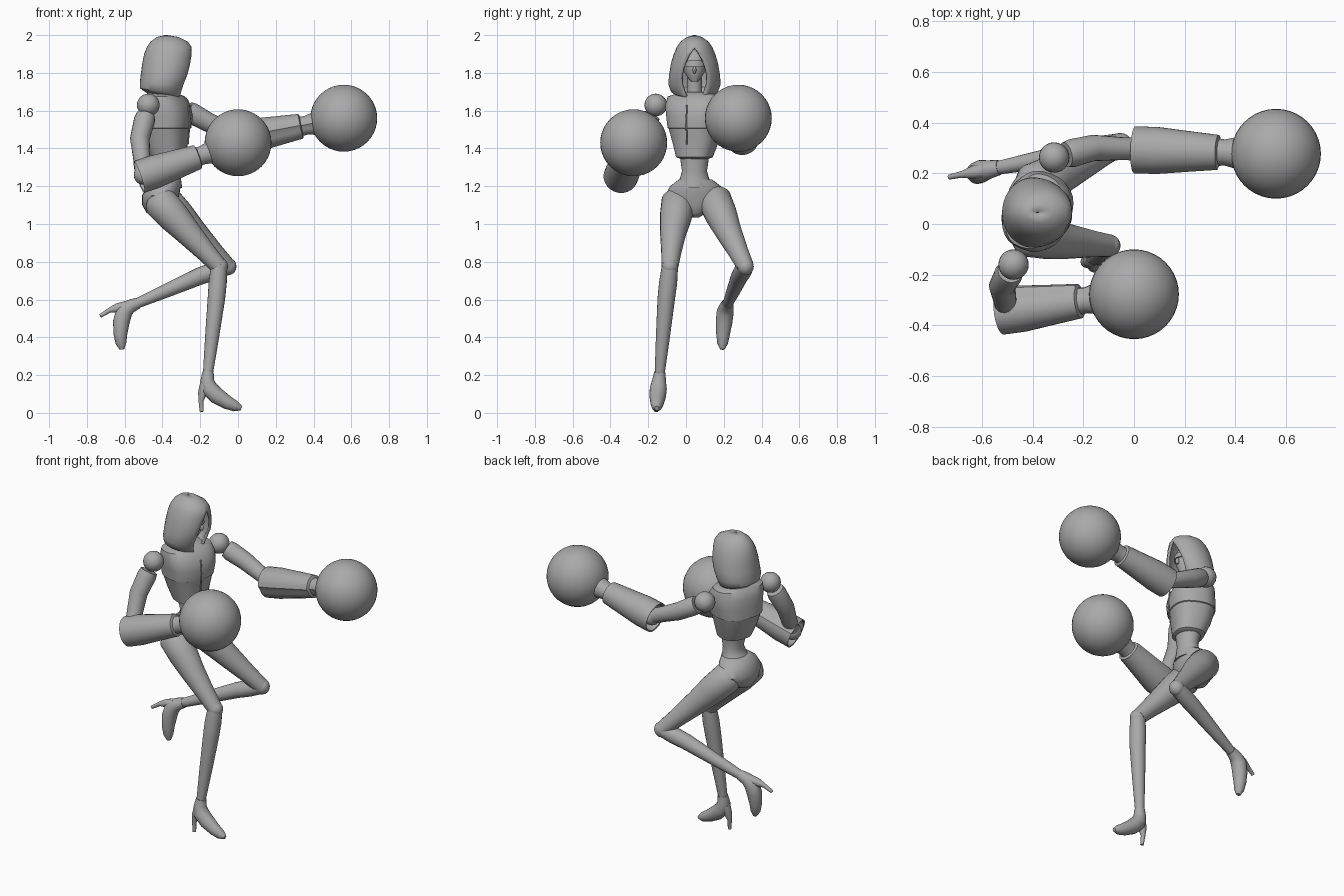
import bpy, bmesh, math
from mathutils import Vector, Matrix

cube = bpy.data.objects.get("Cube")
if cube:
    bpy.data.objects.remove(cube)

grey = bpy.data.materials.new("plain_grey")
grey.use_nodes = True
grey.diffuse_color = (0.4, 0.4, 0.4, 1)
grey.node_tree.nodes["Principled BSDF"].inputs["Base Color"].default_value = (0.4, 0.4, 0.4, 1)


def finish(name, bm, angle=35):
    bmesh.ops.remove_doubles(bm, verts=bm.verts, dist=0.0005)
    bmesh.ops.recalc_face_normals(bm, faces=bm.faces)
    mesh = bpy.data.meshes.new(name)
    bm.to_mesh(mesh)
    bm.free()
    mesh.materials.append(grey)
    ob = bpy.data.objects.new(name, mesh)
    bpy.context.collection.objects.link(ob)
    bpy.ops.object.select_all(action="DESELECT")
    ob.select_set(True)
    bpy.context.view_layer.objects.active = ob
    bpy.ops.object.shade_smooth_by_angle(angle=math.radians(angle))
    return ob


def skin(name, rings, closed=True, caps=True, angle=35):
    """Join a list of point rings into one surface."""
    bm = bmesh.new()
    rows = [[bm.verts.new(p) for p in ring] for ring in rings]
    n = len(rows[0])
    for a, b in zip(rows, rows[1:]):
        for i in range(n if closed else n - 1):
            j = (i + 1) % n
            bm.faces.new((a[i], a[j], b[j], b[i]))
    if caps:
        bm.faces.new(rows[0])
        bm.faces.new(rows[-1])
    return finish(name, bm, angle)


def tube(name, path, axis=None, n=20, wrap=0, start=0, caps=True):
    """Round limb through (position, radius) pairs; wrap gives an overlapping seam."""
    pts = [Vector(p) for p, r in path]
    rings = []
    for k, (p, r) in enumerate(path):
        d = axis or (pts[min(k + 1, len(pts) - 1)] - pts[max(k - 1, 0)])
        d = d.normalized()
        u = (Vector((0, 1, 0)) - d * d.y).normalized()
        v = d.cross(u)
        ring = []
        for i in range(n):
            a = start + math.tau * i / n
            q = r * (1 + wrap * (i / (n - 1) - 0.5))
            ring.append(pts[k] + (u * math.cos(a) + v * math.sin(a)) * q)
        rings.append(ring)
    return skin(name, rings, caps=caps)


def ball(name, centre, size, segments=24):
    bm = bmesh.new()
    bmesh.ops.create_uvsphere(bm, u_segments=segments, v_segments=segments // 2, radius=1)
    bm.transform(Matrix.Translation(centre) @ Matrix.Diagonal((*size, 1)))
    return finish(name, bm)


def stack(name, levels, yaw=0, n=28, power=1.0, angle=35):
    """Body section from (z, centre x, centre y, depth, width) levels."""
    rot = Matrix.Rotation(math.radians(yaw), 3, "Z")
    rings = []
    for z, cx, cy, rx, ry in levels:
        ring = []
        for i in range(n):
            a = math.tau * i / n
            c, s = math.cos(a), math.sin(a)
            p = Vector((rx * math.copysign(abs(c) ** power, c),
                        ry * math.copysign(abs(s) ** power, s), 0))
            ring.append(rot @ p + Vector((cx, cy, z)))
        rings.append(ring)
    return skin(name, rings, angle=angle)


# Hood: C-shaped rows open at the front (z, back x, front x, half width, half gap, slope)
rows = []
for z, xb, xf, w, g, slope in [
        (2.0, -.385, -.375, .004, 0, 0), (1.99, -.43, -.315, .04, 0, 0),
        (1.965, -.463, -.265, .075, 0, 0), (1.935, -.483, -.245, .095, 0, 0),
        (1.90, -.497, -.245, .11, .026, 0), (1.85, -.507, -.253, .125, .053, 0),
        (1.79, -.515, -.268, .135, .07, 0), (1.74, -.52, -.29, .139, .068, -.05),
        (1.70, -.518, -.305, .125, .052, -.15), (1.67, -.47, -.315, .075, .03, -.2)]:
    end = math.pi - math.asin(g / w)
    rx = (xf - xb) / (1 - math.cos(end))
    row = []
    for i in range(33):
        t = end * (i / 16 - 1)
        x = xb + rx - rx * math.cos(t)
        row.append((x, .045 + w * math.sin(t), z + slope * (x + .4)))
    rows.append(row)
hood = skin("hood", rows, closed=False, caps=False, angle=45)
shell = hood.modifiers.new("thickness", "SOLIDIFY")
shell.thickness = 0.016
shell.offset = -1

# Face, eye band and neck
stack("head", [(1.755, -.325, .045, .015, .018), (1.775, -.34, .045, .04, .036),
               (1.81, -.36, .045, .07, .058), (1.85, -.365, .045, .08, .066),
               (1.89, -.37, .045, .075, .06), (1.925, -.375, .045, .05, .035)], angle=50)
stack("eye_band", [(1.835, -.362, .045, .085, .069), (1.865, -.366, .045, .085, .069)])
ball("nose", (-.285, .045, 1.815), (.014, .01, .02), 12)
tube("neck", [((-.395, .045, 1.6), .055), ((-.39, .045, 1.7), .04), ((-.375, .045, 1.79), .038)])

# Torso: chest shell with a stepped seam, waist and pelvis
stack("chest", [(1.345, -.365, .045, .068, .075), (1.355, -.367, .045, .088, .095),
                (1.43, -.38, .05, .108, .118), (1.505, -.385, .05, .124, .138),
                (1.508, -.385, .05, .13, .144), (1.57, -.38, .05, .132, .152),
                (1.63, -.385, .05, .122, .16), (1.675, -.395, .05, .095, .15),
                (1.70, -.40, .05, .06, .07)], yaw=-21, power=.8)
stack("waist", [(1.19, -.385, .045, .09, .1), (1.24, -.368, .045, .066, .078),
                (1.28, -.36, .045, .056, .066), (1.36, -.365, .045, .07, .078)], angle=60)
stack("pelvis", [(1.035, -.395, .05, .035, .02), (1.06, -.41, .05, .075, .06),
                 (1.10, -.415, .05, .092, .125), (1.15, -.41, .05, .098, .16),
                 (1.20, -.395, .05, .092, .135), (1.235, -.378, .05, .075, .088)], angle=50)
tube("chest_seam", [((-.262, .005, 1.63), .004), ((-.254, .001, 1.55), .004),
                    ((-.265, .005, 1.42), .004)], n=8)


# Legs
def leg(side, hip, mid, knee, calf, ankle):
    hip, mid, knee, calf, ankle = map(Vector, (hip, mid, knee, calf, ankle))
    tube(side + "_thigh", [(hip + (hip - mid) * .22, .04), (hip + (hip - mid) * .12, .073),
                           (hip, .09), (hip.lerp(mid, .5), .085), (mid, .07),
                           (mid.lerp(knee, .6), .053), (knee, .045)])
    ball(side + "_knee", knee, (.047, .044, .047), 20)
    tube(side + "_shin", [(knee, .043), (knee.lerp(calf, .5), .048), (calf, .046),
                          (calf.lerp(ankle, .5), .037), (ankle, .026)])
    # High-heeled shoe in the frame of the shin
    down = (ankle - knee).normalized()
    fore = down.cross(Vector((0, 1, 0))).normalized()
    at = lambda f, d: ankle + fore * f + down * d
    tube(side + "_shoe", [(at(0, -.015), .03), (at(0, .03), .037), (at(.015, .07), .045),
                          (at(.06, .105), .044), (at(.12, .135), .036),
                          (at(.165, .15), .028), (at(.195, .157), .012)])
    tube(side + "_heel", [(at(-.005, .05), .032), (at(-.018, .1), .024),
                          (at(-.022, .14), .013), (at(-.012, .197), .01)], n=12)


leg("right", (-.415, -.04, 1.12), (-.265, -.068, .955), (-.10, -.085, .775),
    (-.115, -.105, .6), (-.16, -.14, .2))
leg("left", (-.395, .15, 1.13), (-.235, .225, .96), (-.055, .315, .775),
    (-.2, .285, .725), (-.545, .22, .575))


# Arms with hollow wrapped gauntlets and round fists
def arm(side, shoulder, mid, elbow, fist, seam):
    shoulder, mid, elbow, fist = map(Vector, (shoulder, mid, elbow, fist))
    ball(side + "_shoulder", shoulder, (.06, .06, .06))
    tube(side + "_upper_arm", [(shoulder.lerp(mid, .3), .05), (shoulder.lerp(mid, .45), .056),
                               (mid, .052), (mid.lerp(elbow, .6), .045), (elbow, .045)])
    ball(side + "_elbow", elbow, (.052, .052, .052), 20)
    axis = fist - elbow
    tube(side + "_gauntlet", [(elbow + axis * t, r) for t, r in
                              [(.3, .04), (.02, .076), (-.045, .082), (-.05, .09), (.12, .09),
                               (.35, .078), (.57, .067), (.58, .052), (.62, .05),
                               (.7, .06), (.76, .062)]],
         axis=axis, n=24, wrap=.14, start=seam, caps=False)
    ball(side + "_fist", fist, (.177, .177, .177), 40)


arm("right", (-.475, -.16, 1.63), (-.52, -.245, 1.45), (-.50, -.345, 1.26), (0, -.277, 1.43), .7)
arm("left", (-.315, .262, 1.625), (-.16, .30, 1.54), (.03, .295, 1.455), (.56, .277, 1.56), 3.3)
